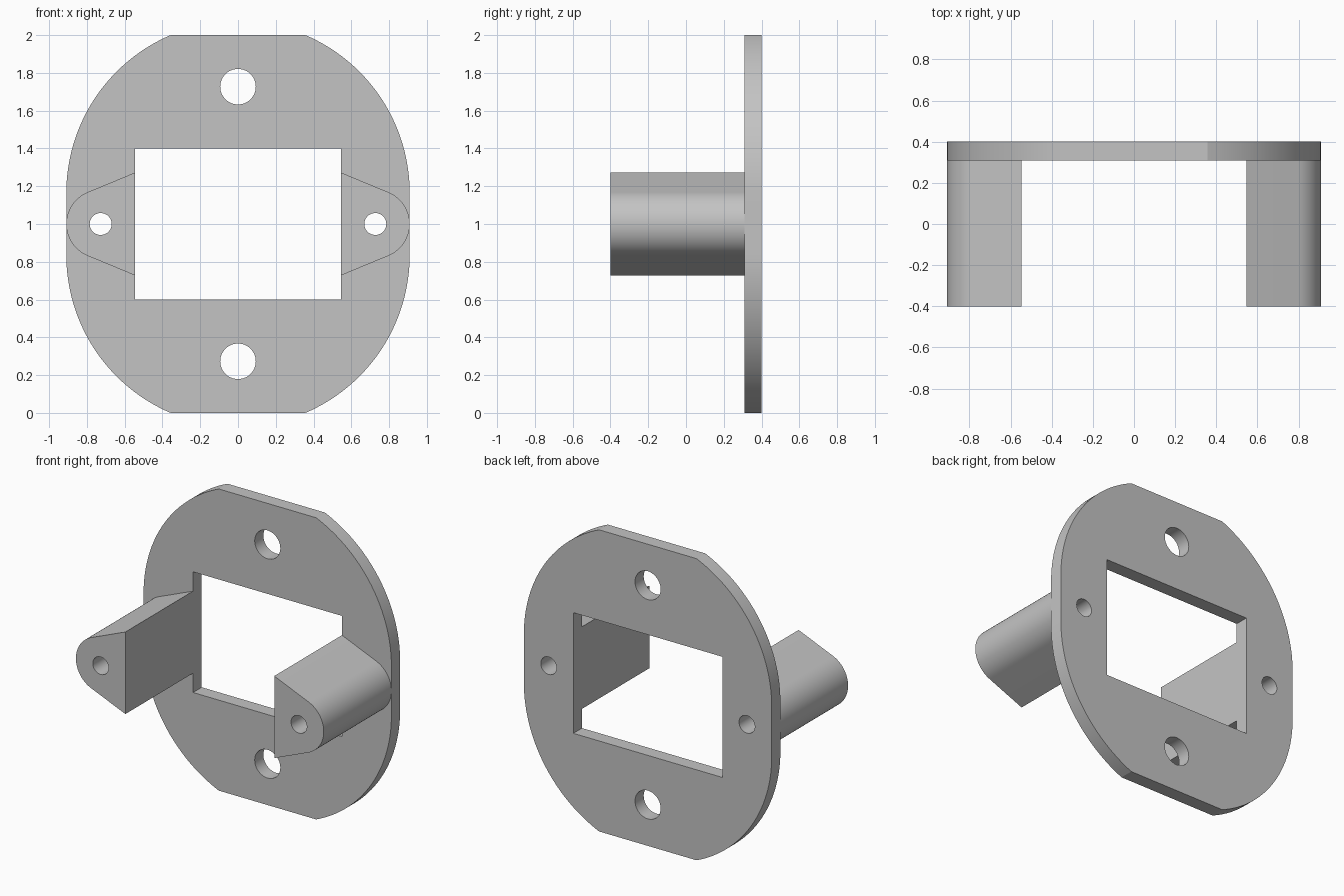
import bpy, bmesh
from math import sin, cos, atan2, acos, hypot, pi, sqrt, radians

cube = bpy.data.objects.get("Cube")
if cube:
    bpy.data.objects.remove(cube, do_unlink=True)

grey = bpy.data.materials.new("plain_grey")
grey.use_nodes = True
grey.diffuse_color = (0.55, 0.55, 0.55, 1)
grey.node_tree.nodes["Principled BSDF"].inputs["Base Color"].default_value = grey.diffuse_color

# Main sizes
HALF_W = 0.909
WIN_X, WIN_Z = 0.546, 0.4
BACK, PLATE_FRONT, LUG_FRONT = 0.4, 0.309, -0.4
BOLT_X, BOLT_R = 0.727, 0.058
MID = 1.0


def arc(cx, cz, r, a0, a1, n):
    return [(cx + r * cos(a0 + (a1 - a0) * i / n),
             cz + r * sin(a0 + (a1 - a0) * i / n)) for i in range(n + 1)]


def circle(cx, cz, r, n=48):
    return arc(cx, cz, r, 0, 2 * pi, n)[:-1]


def prism(name, loops, y0, y1):
    """Fill an outline with holes in the xz plane and extrude it along y."""
    bm = bmesh.new()
    for loop in loops:
        vs = [bm.verts.new((x, y0, z)) for x, z in loop]
        for i, v in enumerate(vs):
            bm.edges.new((vs[i - 1], v))
    bmesh.ops.triangle_fill(bm, use_beauty=True, edges=bm.edges[:], normal=(0, -1, 0))
    ext = bmesh.ops.extrude_face_region(bm, geom=bm.faces[:], use_keep_orig=True)
    moved = [g for g in ext["geom"] if isinstance(g, bmesh.types.BMVert)]
    bmesh.ops.translate(bm, verts=moved, vec=(0, y1 - y0, 0))
    bmesh.ops.recalc_face_normals(bm, faces=bm.faces[:])
    mesh = bpy.data.meshes.new(name)
    bm.to_mesh(mesh)
    bm.free()
    mesh.materials.append(grey)
    obj = bpy.data.objects.new(name, mesh)
    bpy.context.collection.objects.link(obj)
    bpy.ops.object.select_all(action="DESELECT")
    obj.select_set(True)
    bpy.context.view_layer.objects.active = obj
    bpy.ops.object.shade_smooth_by_angle(angle=radians(20))
    return obj


# Flange plate: two arcs joined by straight sides, cut flat at top and bottom
offset = 0.164
end = atan2(1 - offset, sqrt(HALF_W ** 2 - (1 - offset) ** 2))
outline = (arc(0, MID + offset, HALF_W, 0, end, 32)
           + arc(0, MID + offset, HALF_W, pi - end, pi, 32)
           + arc(0, MID - offset, HALF_W, pi, pi + end, 32)
           + arc(0, MID - offset, HALF_W, -end, 0, 32))
window = [(sx * WIN_X, MID + sz * WIN_Z) for sx, sz in ((-1, -1), (1, -1), (1, 1), (-1, 1))]
holes = [circle(0, MID + s * 0.727, 0.094) for s in (-1, 1)]
holes += [circle(s * BOLT_X, MID, BOLT_R) for s in (-1, 1)]
prism("flange_plate", [outline, window] + holes, PLATE_FRONT, BACK)

# Mounting lugs: flat inner face tapering tangentially into a round outer end
half_h, nose_r = 0.272, HALF_W - BOLT_X
dx = WIN_X - BOLT_X
tangent = atan2(half_h, dx) - acos(nose_r / hypot(dx, half_h))
profile = ([(WIN_X, MID - half_h)] + arc(BOLT_X, MID, nose_r, -tangent, tangent, 32)
           + [(WIN_X, MID + half_h)])
for name, s in (("left_lug", 1), ("right_lug", -1)):
    loops = [[(s * x, z) for x, z in loop] for loop in (profile, circle(BOLT_X, MID, BOLT_R))]
    prism(name, loops, LUG_FRONT, PLATE_FRONT)
